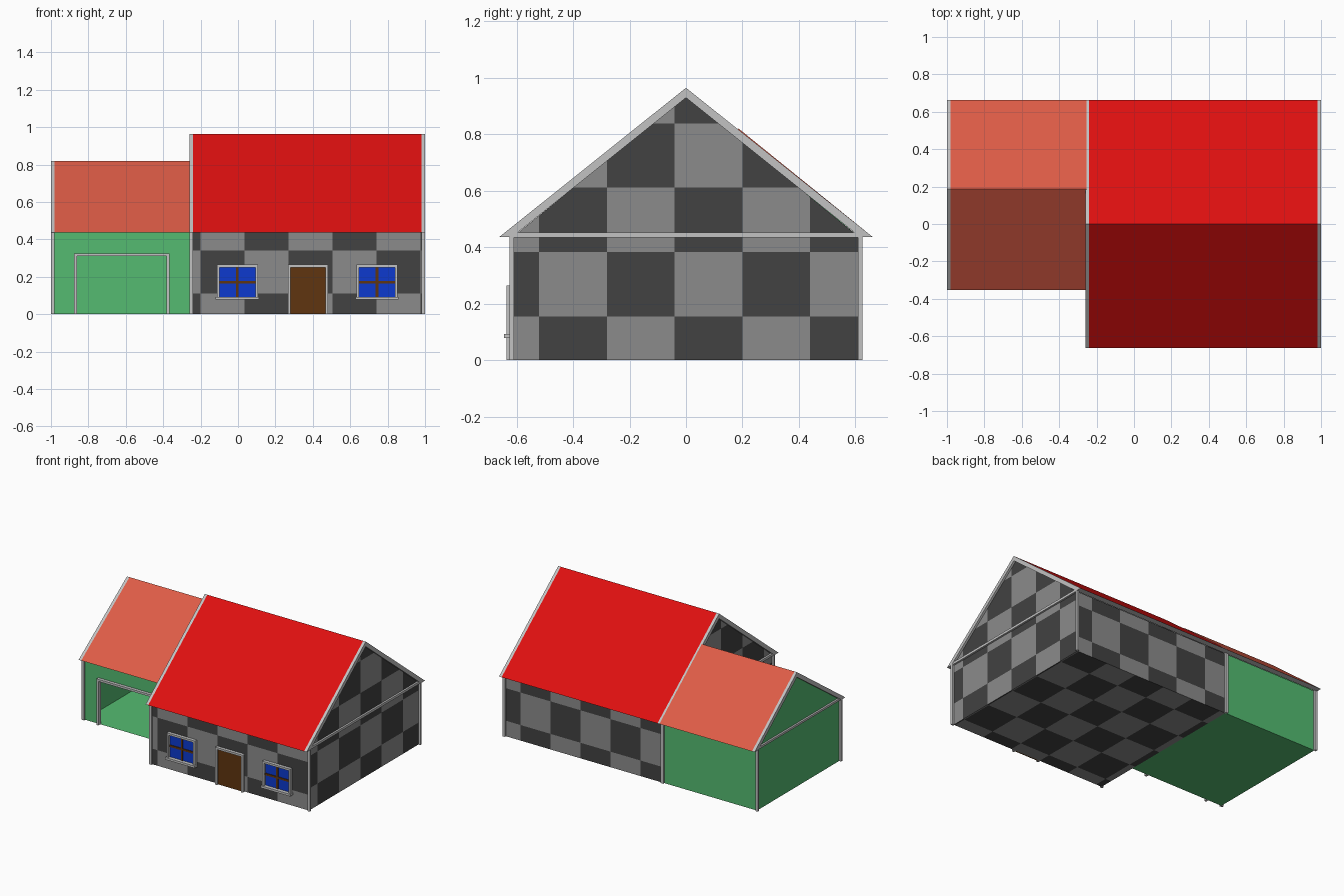
import bpy, bmesh, math
from mathutils import Vector

if "Cube" in bpy.data.objects:
    bpy.data.objects.remove(bpy.data.objects["Cube"])


def material(name, r, g, b):
    m = bpy.data.materials.new(name)
    m.diffuse_color = (r, g, b, 1)
    m.use_nodes = True
    m.node_tree.nodes["Principled BSDF"].inputs["Base Color"].default_value = m.diffuse_color
    return m


RED = material("red roof", 0.73, 0.005, 0.005)
SALMON = material("salmon roof", 0.73, 0.107, 0.062)
GREEN = material("green wall", 0.089, 0.5, 0.165)
LIGHT = material("light grey", 0.26, 0.26, 0.26)
DARK = material("dark grey", 0.054, 0.054, 0.054)
TRIM = material("pale trim", 0.54, 0.54, 0.54)
BLUE = material("blue glass", 0.004, 0.042, 0.62)
BROWN = material("brown wood", 0.115, 0.036, 0.005)


def finish(name, bm, *mats):
    me = bpy.data.meshes.new(name)
    bm.to_mesh(me)
    bm.free()
    for m in mats:
        me.materials.append(m)
    ob = bpy.data.objects.new(name, me)
    bpy.context.collection.objects.link(ob)
    return ob


def box(name, mat, x0, x1, y0, y1, z0, z1):
    bm = bmesh.new()
    bmesh.ops.create_cube(bm, size=1)
    for v in bm.verts:
        v.co = ((x0 + x1) / 2 + v.co.x * (x1 - x0),
                (y0 + y1) / 2 + v.co.y * (y1 - y0),
                (z0 + z1) / 2 + v.co.z * (z1 - z0))
    return finish(name, bm, mat)


def prism(name, profile, x0, x1, *mats):
    """Extrude a (y, z) profile along x; second material goes on the underside."""
    bm = bmesh.new()
    f = bm.faces.new([bm.verts.new((x0, y, z)) for y, z in profile])
    ext = bmesh.ops.extrude_face_region(bm, geom=[f])["geom"]
    for v in ext:
        if isinstance(v, bmesh.types.BMVert):
            v.co.x = x1
    bmesh.ops.recalc_face_normals(bm, faces=bm.faces)
    if len(mats) > 1:
        for f in bm.faces:
            f.material_index = int(f.normal.z < -0.3)
    return finish(name, bm, *mats)


def checker_panel(bm, points, a, b, oa, ob, pa, pb, parity):
    """Flat panel cut along axes a and b into a two-tone checker."""
    f = bm.faces.new([bm.verts.new(p) for p in points])
    geom = [f] + list(f.edges) + list(f.verts)
    for axis, o, p in ((a, oa, pa), (b, ob, pb)):
        normal = Vector((0, 0, 0))
        normal[axis] = 1
        for k in range(-8, 9):
            co = normal * (o + k * p)
            geom = bmesh.ops.bisect_plane(bm, geom=geom, dist=1e-5,
                                          plane_co=co, plane_no=normal)["geom"]
    for g in geom:
        if isinstance(g, bmesh.types.BMFace):
            c = g.calc_center_median()
            i = math.floor((c[a] - oa) / pa) + math.floor((c[b] - ob) / pb)
            g.material_index = int(i % 2 == parity)


# House walls and floor
L, R, W, H = -0.245, 0.985, 0.613, 0.437
gable = [(-W, 0), (W, 0), (W, H), (0, 0.935), (-W, H)]
bm = bmesh.new()
checker_panel(bm, [(R, y, z) for y, z in gable], 1, 2, -0.52, 0.155, 0.24, 0.228, 1)
checker_panel(bm, [(L, y, z) for y, z in reversed(gable)], 1, 2, -0.52, 0.155, 0.24, 0.228, 1)
checker_panel(bm, [(L, -W, 0), (R, -W, 0), (R, -W, H), (L, -W, H)], 0, 2, -0.2, 0.11, 0.235, 0.23, 0)
checker_panel(bm, [(R, W, 0), (L, W, 0), (L, W, H), (R, W, H)], 0, 2, -0.075, 0.11, 0.235, 0.23, 0)
checker_panel(bm, [(L, W, 0), (R, W, 0), (R, -W, 0), (L, -W, 0)], 0, 1, -0.2, -0.52, 0.235, 0.24, 0)
finish("house_walls", bm, LIGHT, DARK)


# Roofs with pale rake boards
def roof(name, mat, front, ridge, back, top, x0, x1, ends):
    profile = [(front, 0.436), (ridge, top), (back, 0.436),
               (back - 0.045, 0.436), (ridge, top - 0.035), (front + 0.045, 0.436)]
    prism(name, profile, x0, x1, mat, TRIM)
    for i, (a, b) in enumerate(ends):
        prism(f"{name}_rake_{i}", profile, a, b, TRIM)


roof("house_roof", RED, -0.662, 0, 0.662, 0.965, -0.24, 0.98, [(-0.26, -0.24), (0.98, 1.0)])
roof("garage_roof", SALMON, -0.353, 0.187, 0.662, 0.82, -0.98, -0.255, [(-1.0, -0.98)])

# Garage shell with open doorway
G, F = -0.985, -0.308
bm = bmesh.new()
for pts in (
    [(G, W, 0), (G, F, 0), (G, F, H), (G, 0.187, 0.79), (G, W, H)],
    [(L, W, 0), (G, W, 0), (G, W, H), (L, W, H)],
    [(G, W, 0), (L, W, 0), (L, F, 0), (G, F, 0)],
    [(G, F, 0), (-0.865, F, 0), (-0.865, F, 0.315), (-0.38, F, 0.315),
     (-0.38, F, 0), (L, F, 0), (L, F, H), (G, F, H)],
):
    bm.faces.new([bm.verts.new(p) for p in pts])
finish("garage_walls", bm, GREEN)

# Corner posts and gable bars
for i, (x, y) in enumerate([(0.98, -0.625), (0.98, 0.61), (-0.26, -0.625),
                            (-0.26, 0.61), (-1.0, -0.32), (-1.0, 0.61)]):
    box(f"corner_post_{i}", TRIM, x, x + 0.02, y, y + 0.015, 0, 0.44)
box("house_gable_bar_right", TRIM, 0.98, 0.998, -0.62, 0.62, 0.435, 0.452)
box("house_gable_bar_left", TRIM, -0.258, -0.24, -0.62, 0.62, 0.435, 0.452)
box("garage_gable_bar", TRIM, -0.998, -0.98, -0.31, 0.62, 0.435, 0.45)


# Frames around openings
def frame(name, x0, x1, z0, z1, y0, y1, w=0.014):
    box(name + "_left", TRIM, x0, x0 + w, y0, y1, z0, z1)
    box(name + "_right", TRIM, x1 - w, x1, y0, y1, z0, z1)
    box(name + "_head", TRIM, x0, x1, y0, y1, z1 - w, z1)


frame("garage_frame", -0.877, -0.366, 0, 0.326, -0.33, -0.303, 0.015)
frame("door_frame", 0.266, 0.482, 0, 0.265, -0.635, -0.61)
box("door", BROWN, 0.28, 0.468, -0.622, -0.612, 0, 0.251)

# Windows with cross bars and sills
for i, cx in enumerate((-0.003, 0.743)):
    n = f"window_{i}"
    frame(n + "_frame", cx - 0.11, cx + 0.11, 0.082, 0.265, -0.635, -0.61)
    box(n + "_sill", TRIM, cx - 0.116, cx + 0.116, -0.645, -0.61, 0.078, 0.093)
    box(n + "_glass", BLUE, cx - 0.098, cx + 0.098, -0.619, -0.612, 0.09, 0.255)
    box(n + "_bar_vertical", BROWN, cx - 0.007, cx + 0.007, -0.624, -0.615, 0.09, 0.252)
    box(n + "_bar_horizontal", BROWN, cx - 0.097, cx + 0.097, -0.624, -0.615, 0.165, 0.179)
